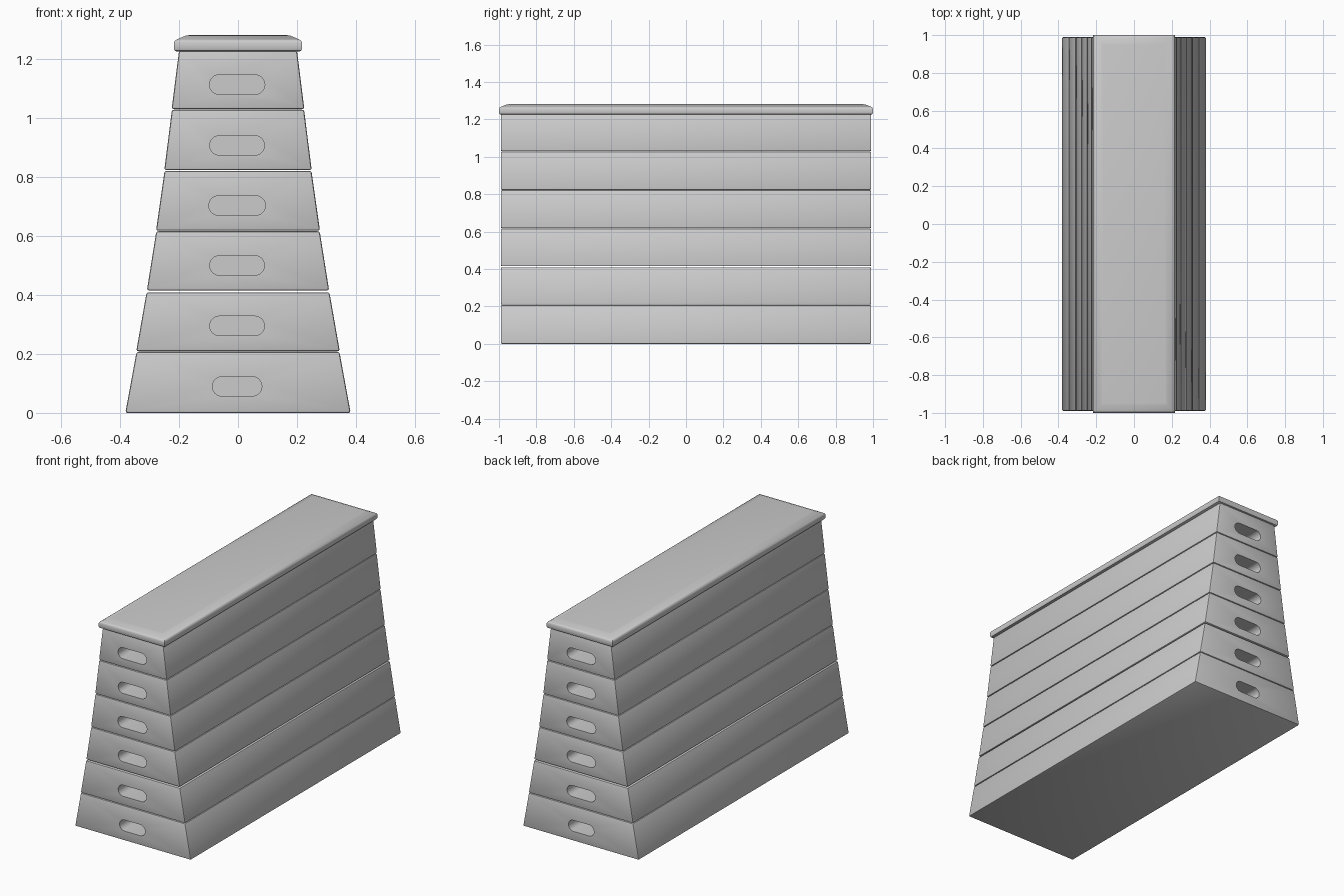
import bpy, bmesh, math

if "Cube" in bpy.data.objects:
    bpy.data.objects.remove(bpy.data.objects["Cube"])


def make_object(name, bm):
    bmesh.ops.recalc_face_normals(bm, faces=bm.faces[:])
    mesh = bpy.data.meshes.new(name)
    bm.to_mesh(mesh)
    bm.free()
    ob = bpy.data.objects.new(name, mesh)
    bpy.context.collection.objects.link(ob)
    return ob


def activate(ob):
    bpy.ops.object.select_all(action='DESELECT')
    ob.select_set(True)
    bpy.context.view_layer.objects.active = ob


def loft(bm, loops):
    rings = [[bm.verts.new(p) for p in loop] for loop in loops]
    n = len(rings[0])
    for a, b in zip(rings, rings[1:]):
        for i in range(n):
            j = (i + 1) % n
            bm.faces.new((a[i], a[j], b[j], b[i]))
    bm.faces.new(rings[0])
    bm.faces.new(rings[-1])


def rect(hx, hy, z):
    return [(-hx, -hy, z), (hx, -hy, z), (hx, hy, z), (-hx, hy, z)]


def slot(half_width, r, z, y):
    pts = []
    for side, start in ((1, -90), (-1, 90)):
        for i in range(13):
            a = math.radians(start + 15 * i)
            pts.append((-0.003 + side * (half_width - r) + r * math.cos(a),
                        y, z + r * math.sin(a)))
    return pts


# Stacked box sections: bottom z, top z, bottom half width, top half width,
# handle height, handle half width
END, DEPTH = 0.99, 0.12
sections = [
    (0.00, 0.207, 0.382, 0.344, 0.090, 0.084),
    (0.209, 0.409, 0.345, 0.310, 0.295, 0.093),
    (0.415, 0.616, 0.309, 0.277, 0.500, 0.093),
    (0.618, 0.821, 0.278, 0.249, 0.703, 0.096),
    (0.823, 1.028, 0.250, 0.224, 0.907, 0.093),
    (1.030, 1.228, 0.225, 0.200, 1.113, 0.094),
]
for k, (z0, z1, w0, w1, hz, hw) in enumerate(sections):
    bm = bmesh.new()
    loft(bm, [rect(w0, END, z0), rect(w1, END, z1)])
    bmesh.ops.bevel(bm, geom=bm.edges[:], offset=0.007, segments=2,
                    profile=0.5, affect='EDGES')
    box = make_object(f"box_section_{k + 1}", bm)

    # Rounded hand slots recessed into both ends
    bm = bmesh.new()
    for s in (-1, 1):
        loft(bm, [slot(hw, 0.033, hz, s * (END + 0.05)),
                  slot(hw, 0.033, hz, s * (END - DEPTH))])
    cutter = make_object("slot_cutter", bm)
    cutter.hide_render = True
    mod = box.modifiers.new("slots", 'BOOLEAN')
    mod.operation, mod.object, mod.solver = 'DIFFERENCE', cutter, 'EXACT'
    activate(box)
    bpy.ops.object.modifier_apply(modifier=mod.name)
    bpy.data.objects.remove(cutter)
    bpy.ops.object.shade_smooth_by_angle(angle=math.radians(30))

# Padded top with rolled edges
bm = bmesh.new()
profile = [(0.010, 1.225), (0.003, 1.228), (0, 1.234), (0, 1.256),
           (0.003, 1.262), (0.011, 1.267), (0.027, 1.274),
           (0.040, 1.279), (0.052, 1.281)]
loft(bm, [rect(0.217 - d, 1.0 - d, z) for d, z in profile])
pad = make_object("padded_top", bm)
activate(pad)
bpy.ops.object.shade_smooth_by_angle(angle=math.radians(40))
